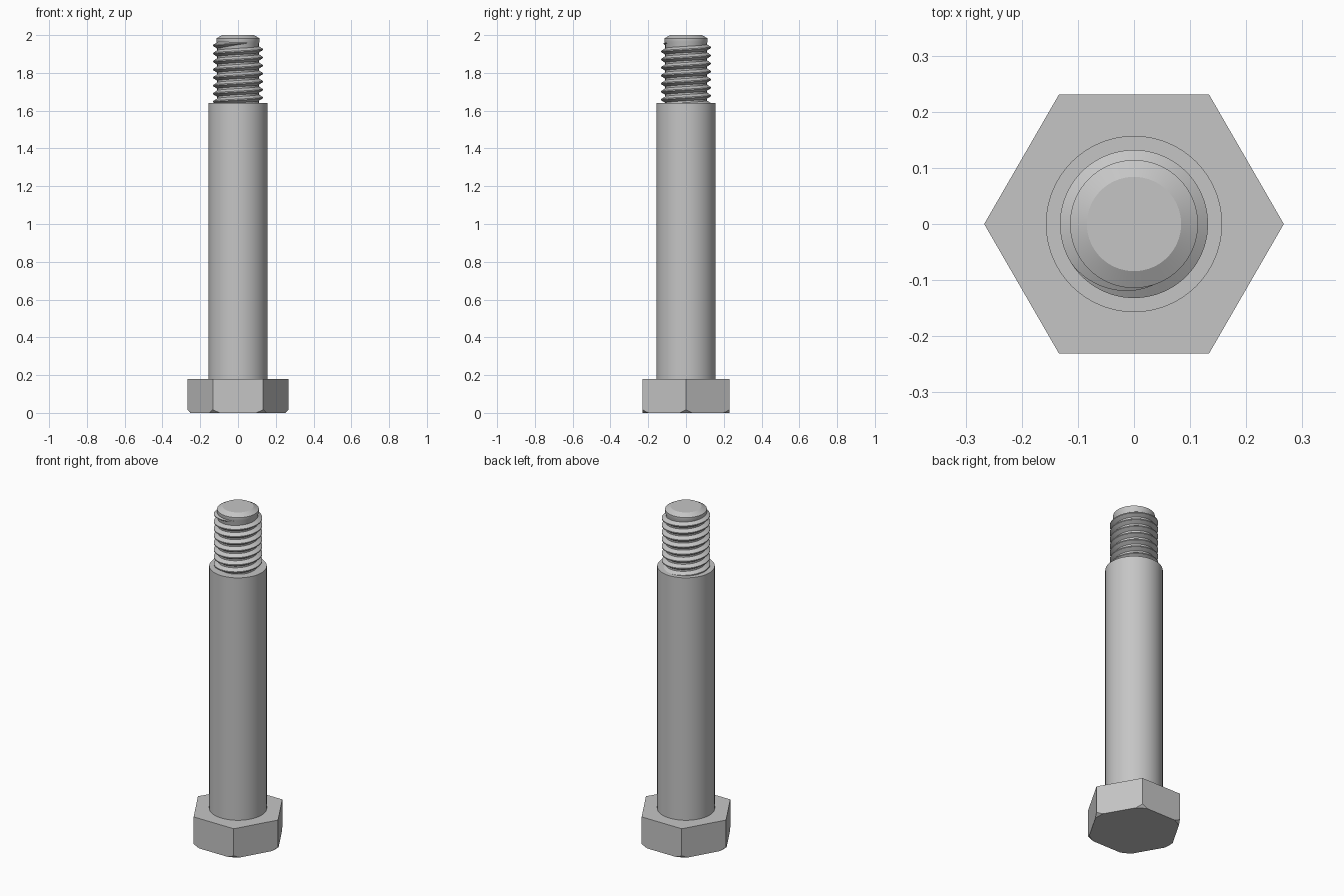
import bpy
import bmesh
from math import sin, cos, pi, radians

cube = bpy.data.objects.get("Cube")
if cube:
    bpy.data.objects.remove(cube, do_unlink=True)

# Single plain steel colour
STEEL = (0.56, 0.56, 0.56, 1)
steel = bpy.data.materials.new("steel grey")
steel.use_nodes = True
steel.diffuse_color = STEEL
steel.node_tree.nodes["Principled BSDF"].inputs["Base Color"].default_value = STEEL


def select_only(obj):
    bpy.ops.object.select_all(action="DESELECT")
    obj.select_set(True)
    bpy.context.view_layer.objects.active = obj


def finish(name, bm):
    """Turn a bmesh into a linked, shaded object."""
    bmesh.ops.recalc_face_normals(bm, faces=bm.faces)
    mesh = bpy.data.meshes.new(name)
    bm.to_mesh(mesh)
    bm.free()
    mesh.materials.append(steel)
    obj = bpy.data.objects.new(name, mesh)
    bpy.context.collection.objects.link(obj)
    select_only(obj)
    bpy.ops.object.shade_smooth_by_angle(angle=radians(25))
    return obj


def lathe(name, profile, steps=96):
    """Spin a (radius, height) profile around the z axis."""
    bm = bmesh.new()
    verts = [bm.verts.new((r, 0, z)) for r, z in profile]
    edges = [bm.edges.new(pair) for pair in zip(verts, verts[1:])]
    bmesh.ops.spin(bm, geom=verts + edges, cent=(0, 0, 0), axis=(0, 0, 1),
                   angle=2 * pi, steps=steps, use_duplicate=False)
    bmesh.ops.remove_doubles(bm, verts=bm.verts, dist=1e-5)
    return finish(name, bm)


# Shank and threaded core with a bevelled tip
SHOULDER = 1.64
lathe("shank", [(0, 0.17), (0.157, 0.17), (0.157, SHOULDER), (0.11, SHOULDER),
                (0.11, 1.955), (0.114, 1.965), (0.114, 1.983), (0.084, 2), (0, 2)])

# Hexagonal head with corners on the x axis
HEAD_RADIUS, HEAD_HEIGHT = 0.267, 0.18
bm = bmesh.new()
corners = [bm.verts.new((HEAD_RADIUS * cos(k * pi / 3), HEAD_RADIUS * sin(k * pi / 3), 0))
           for k in range(6)]
base = bm.faces.new(corners)
top = bmesh.ops.extrude_face_region(bm, geom=[base], use_keep_orig=True)["geom"]
bmesh.ops.translate(bm, verts=[v for v in top if isinstance(v, bmesh.types.BMVert)],
                    vec=(0, 0, HEAD_HEIGHT))
head = finish("hex_head", bm)

# Lower head corners trimmed by a cone
cutter = lathe("corner_cutter", [(0, 0), (0.25, 0), (0.45, 0.2), (0, 0.2)])
cutter.hide_render = True
trim = head.modifiers.new("corner trim", "BOOLEAN")
trim.operation = "INTERSECT"
trim.solver = "EXACT"
trim.object = cutter
select_only(head)
bpy.ops.object.modifier_apply(modifier=trim.name)
bpy.data.objects.remove(cutter, do_unlink=True)
bpy.ops.object.shade_smooth_by_angle(angle=radians(15))

# Right-hand helical thread that fades out just below the tip
PITCH, TURNS, STEPS = 0.0425, 8, 72
CORE, CREST = 0.106, 0.132
END_ANGLE, END_Z = radians(-38), 1.962
bm = bmesh.new()
previous = None
for i in range(TURNS * STEPS + 1):
    back = TURNS - i / STEPS
    angle = END_ANGLE - back * 2 * pi
    z = END_Z - back * PITCH
    fade = min(1, back / 0.3)
    crest = CORE + (CREST - CORE) * fade
    section = [(CORE, -0.019), (crest, -0.003), (crest, 0.003), (CORE, 0.019)]
    ring = [bm.verts.new((r * cos(angle), r * sin(angle), z + dz * max(fade, 0.2)))
            for r, dz in section]
    if previous:
        for a in range(len(ring)):
            b = (a + 1) % len(ring)
            bm.faces.new((previous[a], previous[b], ring[b], ring[a]))
    else:
        bm.faces.new(ring)
    previous = ring
bm.faces.new(previous)
finish("thread", bm)
